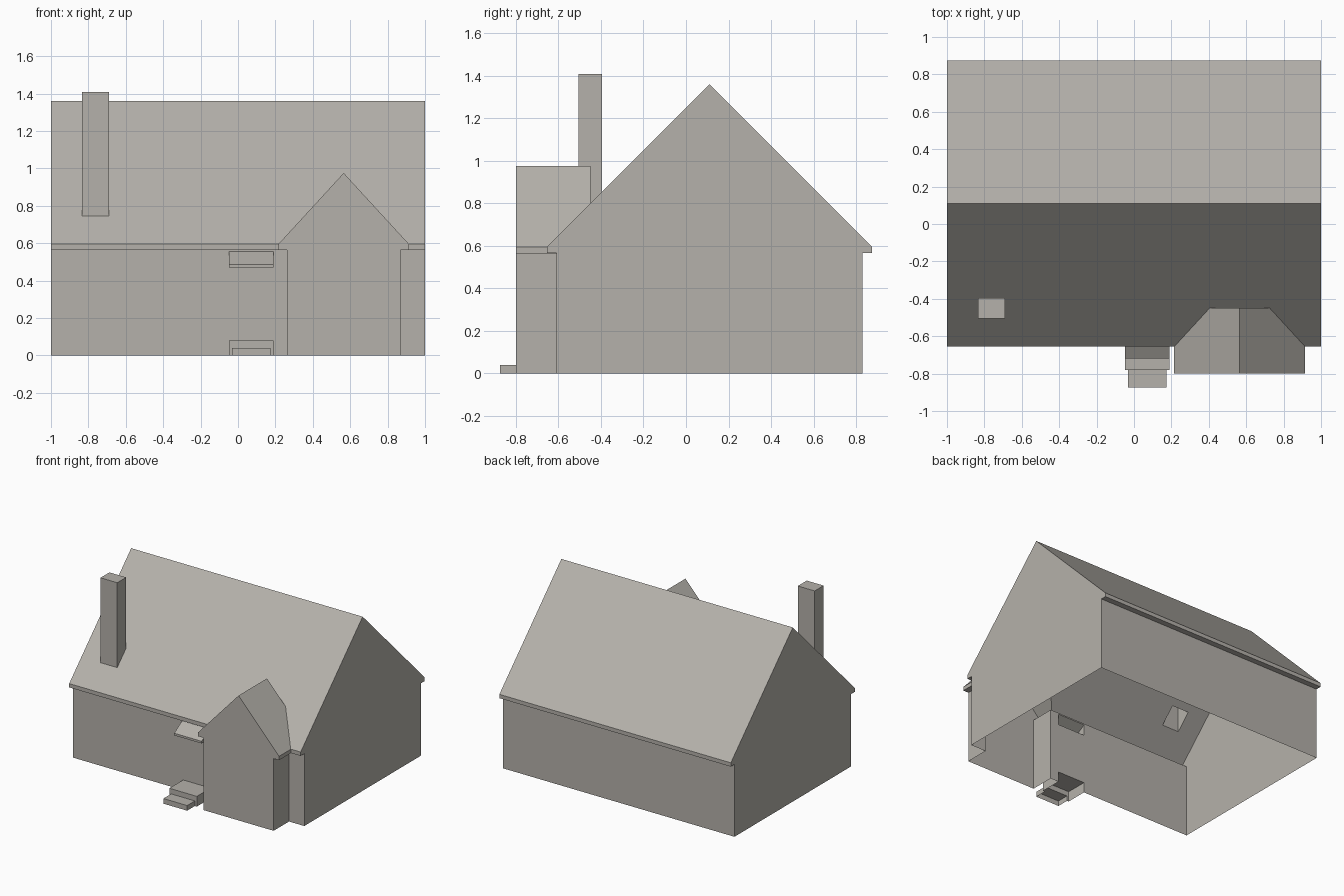
import bpy, bmesh
from mathutils import Vector

cube = bpy.data.objects.get("Cube")
if cube:
    bpy.data.objects.remove(cube, do_unlink=True)

stone = bpy.data.materials.new("warm_grey")
stone.use_nodes = True
COLOUR = (0.46, 0.44, 0.405, 1)
stone.diffuse_color = COLOUR
stone.node_tree.nodes["Principled BSDF"].inputs["Base Color"].default_value = COLOUR


def prism(name, profile, axis, start, end):
    """Extrude a (horizontal, z) profile along the x or y axis."""
    bm = bmesh.new()
    if axis == "x":
        points = [(start, h, z) for h, z in profile]
        move = Vector((end - start, 0, 0))
    else:
        points = [(h, start, z) for h, z in profile]
        move = Vector((0, end - start, 0))
    face = bm.faces.new([bm.verts.new(p) for p in points])
    out = bmesh.ops.extrude_face_region(bm, geom=[face])
    new = [v for v in out["geom"] if isinstance(v, bmesh.types.BMVert)]
    bmesh.ops.translate(bm, verts=new, vec=move)
    bmesh.ops.recalc_face_normals(bm, faces=bm.faces)
    mesh = bpy.data.meshes.new(name)
    bm.to_mesh(mesh)
    bm.free()
    mesh.materials.append(stone)
    obj = bpy.data.objects.new(name, mesh)
    bpy.context.scene.collection.objects.link(obj)
    return obj


def gable(middle, wall, eave, soffit, edge, peak, base):
    """Symmetric house outline: walls, overhanging eaves and a ridge."""
    half = [(wall, base), (wall, soffit), (eave, soffit), (eave, edge)]
    right = [(middle + h, z) for h, z in half]
    left = [(middle - h, z) for h, z in reversed(half)]
    return right + [(middle, peak)] + left


def block(name, x0, x1, y0, y1, z0, z1):
    return prism(name, [(y0, z0), (y1, z0), (y1, z1), (y0, z1)], "x", x0, x1)


# Main house with its eaves along front and back
house = prism("house_shell", gable(0.11, 0.72, 0.765, 0.565, 0.595, 1.36, -0.2),
              "x", -1, 1)

# Parts that open into the house; bases run below ground and are trimmed
parts = [
    prism("front_wing", gable(0.565, 0.303, 0.35, 0.564, 0.594, 0.975, -0.15),
          "y", -0.8, -0.45),
    block("chimney", -0.835, -0.69, -0.505, -0.395, 0.65, 1.408),
    prism("door_canopy", [(-0.55, 0.47), (-0.72, 0.47), (-0.72, 0.487),
                          (-0.61, 0.555), (-0.55, 0.555)], "x", -0.047, 0.19),
    block("upper_step", -0.047, 0.19, -0.78, -0.55, -0.1, 0.08),
    block("lower_step", -0.032, 0.173, -0.875, -0.7, -0.05, 0.04),
]
for part in parts:
    part.hide_render = True
    mod = house.modifiers.new("join_" + part.name, "BOOLEAN")
    mod.operation = "UNION"
    mod.solver = "EXACT"
    mod.object = part

# Apply the joins and drop the helper solids
bpy.context.view_layer.update()
graph = bpy.context.evaluated_depsgraph_get()
joined = bpy.data.meshes.new_from_object(house.evaluated_get(graph))
house.modifiers.clear()
house.data = joined
for part in parts:
    bpy.data.objects.remove(part, do_unlink=True)

# Trim at ground level, leaving the shell open underneath
bm = bmesh.new()
bm.from_mesh(joined)
bmesh.ops.bisect_plane(bm, geom=bm.verts[:] + bm.edges[:] + bm.faces[:],
                       plane_co=(0, 0, 0), plane_no=(0, 0, 1), clear_inner=True)
for face in bm.faces:
    face.material_index = 0
    face.smooth = False
bm.to_mesh(joined)
bm.free()
joined.materials.clear()
joined.materials.append(stone)
